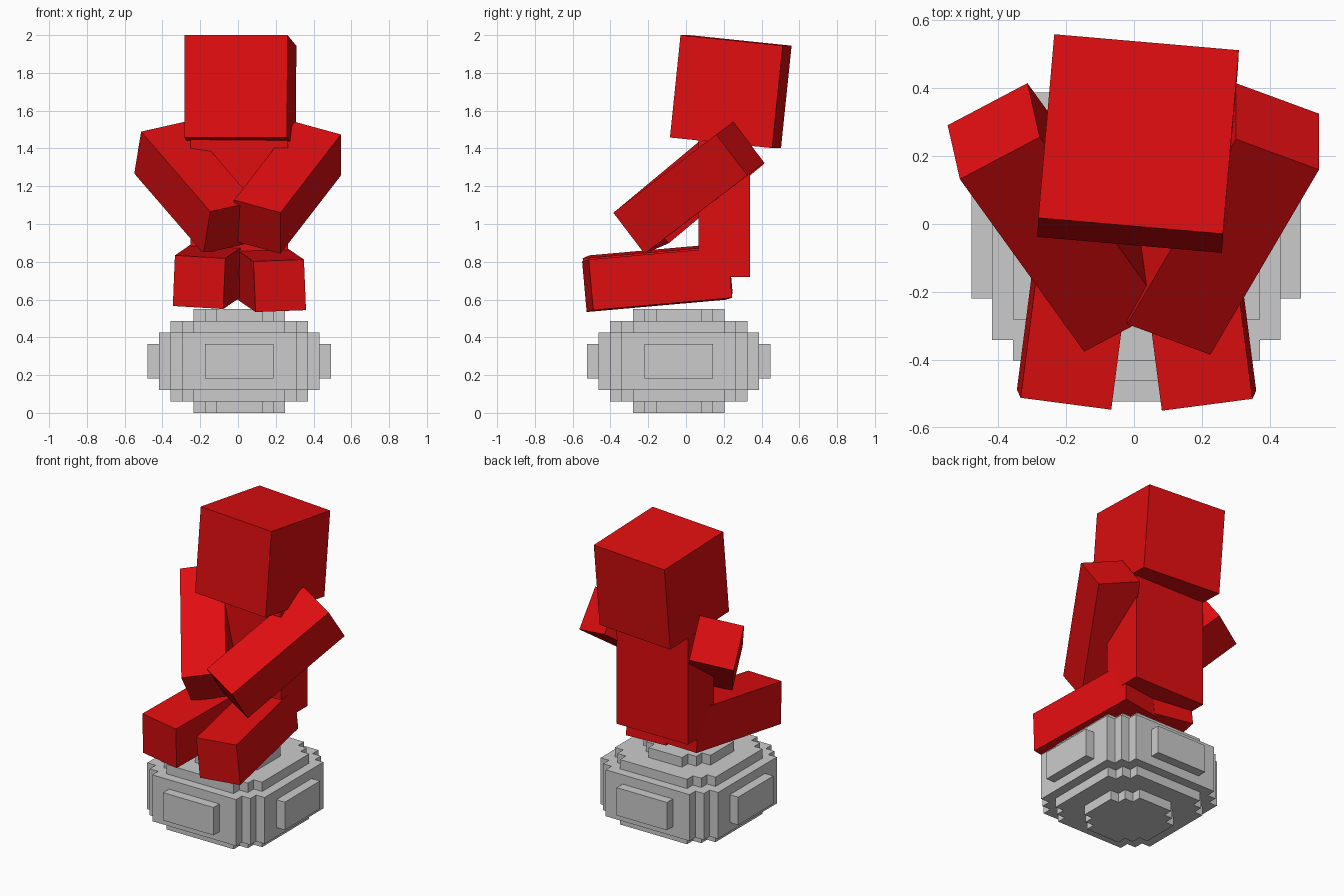
import bpy
import bmesh
from mathutils import Matrix, Vector

cube = bpy.data.objects.get("Cube")
if cube:
    bpy.data.objects.remove(cube, do_unlink=True)


def make_material(name, rgb):
    mat = bpy.data.materials.new(name)
    mat.use_nodes = True
    color = (*rgb, 1.0)
    mat.diffuse_color = color
    mat.node_tree.nodes["Principled BSDF"].inputs["Base Color"].default_value = color
    return mat


RED = make_material("bright_red", (0.74, 0.004, 0.005))
GREY = make_material("light_grey", (0.6, 0.6, 0.6))


def finish(name, bm, mat):
    bmesh.ops.recalc_face_normals(bm, faces=bm.faces)
    mesh = bpy.data.meshes.new(name)
    bm.to_mesh(mesh)
    bm.free()
    mesh.materials.append(mat)
    obj = bpy.data.objects.new(name, mesh)
    bpy.context.collection.objects.link(obj)
    return obj


def block(name, corner, a, b, c, mat=RED):
    """Box spanned by three edge vectors from one corner."""
    a, b, c = Vector(a), Vector(b), Vector(c)
    frame = Matrix((a, b, c)).transposed().to_4x4()
    frame.translation = Vector(corner) + (a + b + c) / 2
    bm = bmesh.new()
    bmesh.ops.create_cube(bm, size=1, matrix=frame)
    return finish(name, bm, mat)


# Head and torso
block("head", (-0.285, -0.038, 1.458),
      (0.544, -0.047, 0), (0.047, 0.541, -0.056), (0.003, 0.056, 0.542))
block("torso", (-0.251, 0.067, 0.72), (0.517, 0, 0), (0, 0.271, 0), (0, 0, 0.76))

# Arms reach forward and cross in front of the torso
block("left_arm", (0.545, 0.16, 1.474),
      (-0.245, 0.09, 0.067), (0, 0.165, -0.217), (-0.32, -0.545, -0.414))
block("right_arm", (-0.513, 0.132, 1.489),
      (0.235, 0.124, 0.053), (-0.036, 0.159, -0.222), (0.366, -0.508, -0.423))

# Legs stretch forward, slightly splayed
block("left_leg", (0.082, -0.55, 0.802),
      (0.267, 0.035, 0.01), (0.011, 0.024, -0.268), (-0.095, 0.735, 0.065))
block("right_leg", (-0.067, -0.547, 0.818),
      (-0.267, 0.035, 0.016), (-0.011, 0.024, -0.268), (0.095, 0.735, 0.065))

# Stepped round base, laid out on a grid of equal cells
CELL = 0.0607
CX, CY = 0.007, -0.038


def stepped_slab(name, steps, low, high):
    """Prism with a stair-stepped round outline; steps are outer corners of one quarter."""
    quarter = []
    for i, (x, y) in enumerate(steps):
        quarter.append((x, y))
        if i + 1 < len(steps):
            quarter.append((steps[i + 1][0], y))
    outline = []
    for sx, sy in ((1, 1), (-1, 1), (-1, -1), (1, -1)):
        part = [(sx * x, sy * y) for x, y in quarter]
        outline += part if sx * sy > 0 else part[::-1]
    bm = bmesh.new()
    face = bm.faces.new([bm.verts.new((CX + x * CELL, CY + y * CELL, low * CELL))
                         for x, y in outline])
    extruded = bmesh.ops.extrude_face_region(bm, geom=[face])["geom"]
    top = [v for v in extruded if isinstance(v, bmesh.types.BMVert)]
    bmesh.ops.translate(bm, verts=top, vec=(0, 0, (high - low) * CELL))
    # The extrusion consumes the starting face, so close the underside when needed
    bmesh.ops.holes_fill(bm, edges=[e for e in bm.edges if e.is_boundary], sides=0)
    return finish(name, bm, GREY)


stepped_slab("base_core", [(4, 2), (3, 3), (2, 4)], 0, 9.05)
stepped_slab("base_inner_ring", [(6, 4), (5, 5), (4, 6)], 1, 8)
stepped_slab("base_outer_ring", [(7, 5), (6, 6), (5, 7)], 2, 7)
stepped_slab("base_side_panels", [(8, 3)], 3, 6)
stepped_slab("base_front_back_panels", [(3, 8)], 3, 6)
